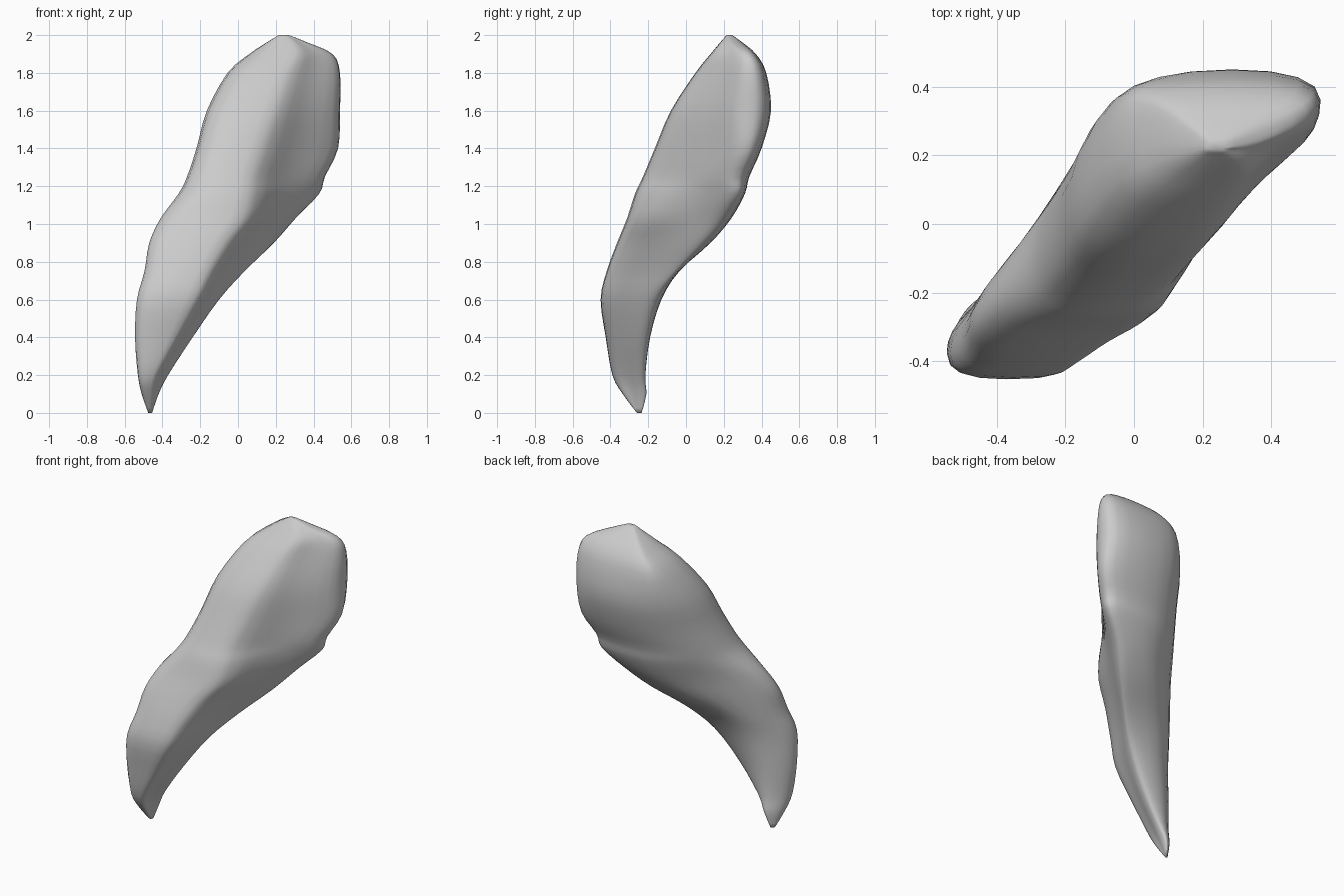
import bpy, bmesh
from mathutils import Vector

if "Cube" in bpy.data.objects:
    bpy.data.objects.remove(bpy.data.objects["Cube"])

# Section limits per height:
# z, x min, x max, y min, y max, ridge x, back-left diagonal (x-y), right-end diagonal (x-y)
LEVELS = [
    (0.00, -.475, -.455, -.260, -.235, -.46, -.225, -.21),
    (0.10, -.510, -.420, -.335, -.210, -.45, -.24, -.17),
    (0.20, -.530, -.370, -.390, -.215, -.43, -.23, -.11),
    (0.40, -.545, -.240, -.425, -.190, -.32, -.23, .01),
    (0.60, -.535, -.100, -.452, -.130, -.21, -.23, .09),
    (0.75, -.495, .035, -.420, -.035, -.14, -.25, .10),
    (0.90, -.470, .190, -.365, .130, -.05, -.27, .13),
    (1.03, -.410, .305, -.312, .240, .05, -.29, .15),
    (1.16, -.315, .430, -.270, .312, .075, -.33, .20),
    (1.25, -.270, .460, -.228, .335, .08, -.35, .24),
    (1.40, -.220, .530, -.165, .400, .13, -.38, .26),
    (1.60, -.165, .540, -.080, .450, .20, -.42, .27),
    (1.80, -.055, .540, .050, .425, .27, -.39, .25),
    (1.90, .060, .500, .130, .370, .32, -.27, .21),
    (1.96, .150, .370, .180, .300, .30, -.13, .13),
    (2.00, .215, .270, .215, .245, .25, -.02, .05),
]
STEPS = 3
# Tightness of each outline corner: front-left, ridge, hollow, right end, back right, back, left
WEIGHTS = (1.2, 1.8, 1, 1.5, 1, 1, 1)


def catmull(a, b, c, d, t):
    return tuple(.5 * (2 * q + (r - p) * t + (2 * p - 5 * q + 4 * r - s) * t * t
                       + (3 * q - p - 3 * r + s) * t ** 3) for p, q, r, s in zip(a, b, c, d))


def section(level):
    z, x0, x1, y0, y1, rx, dl, de = level
    ridge, end = Vector((rx, y0)), Vector((x1, x1 - de))
    # hollow in the face between the ridge and the right end
    hollow = (ridge + end) / 2 + Vector((-1, 1)) * .04 * (end - ridge).length
    pts = [Vector((x0, y0)), ridge, hollow, end, Vector((x1, y1)),
           Vector((y1 + dl, y1)), Vector((x0, x0 - dl))]
    # rounded closed outline touching every edge midpoint
    ring, n = [], len(pts)
    for i in range(n):
        a = (pts[i - 1] + pts[i]) / 2
        b = pts[i]
        c = (pts[i] + pts[(i + 1) % n]) / 2
        for k in range(4):
            t = k / 4
            u, v, w = (1 - t) ** 2, 2 * t * (1 - t) * WEIGHTS[i], t * t
            p = (a * u + b * v + c * w) / (u + v + w)
            ring.append((p.x, p.y, z))
    return ring


# Curved tapering body, lofted through the sections
rows = []
last = len(LEVELS) - 1
for i in range(last):
    quad = [LEVELS[max(0, min(last, i + k))] for k in (-1, 0, 1, 2)]
    rows += [catmull(*quad, s / STEPS) for s in range(STEPS)]
rows.append(LEVELS[-1])

bm = bmesh.new()
rings = [[bm.verts.new(p) for p in section(r)] for r in rows]
for lo, hi in zip(rings, rings[1:]):
    n = len(lo)
    for i in range(n):
        j = (i + 1) % n
        bm.faces.new((lo[i], lo[j], hi[j], hi[i]))
bm.faces.new(rings[0][::-1])
bm.faces.new(rings[-1])
bmesh.ops.recalc_face_normals(bm, faces=bm.faces[:])
mesh = bpy.data.meshes.new("curved_body")
bm.to_mesh(mesh)
bm.free()
body = bpy.data.objects.new("curved_body", mesh)
bpy.context.collection.objects.link(body)
for poly in mesh.polygons:
    poly.use_smooth = True
